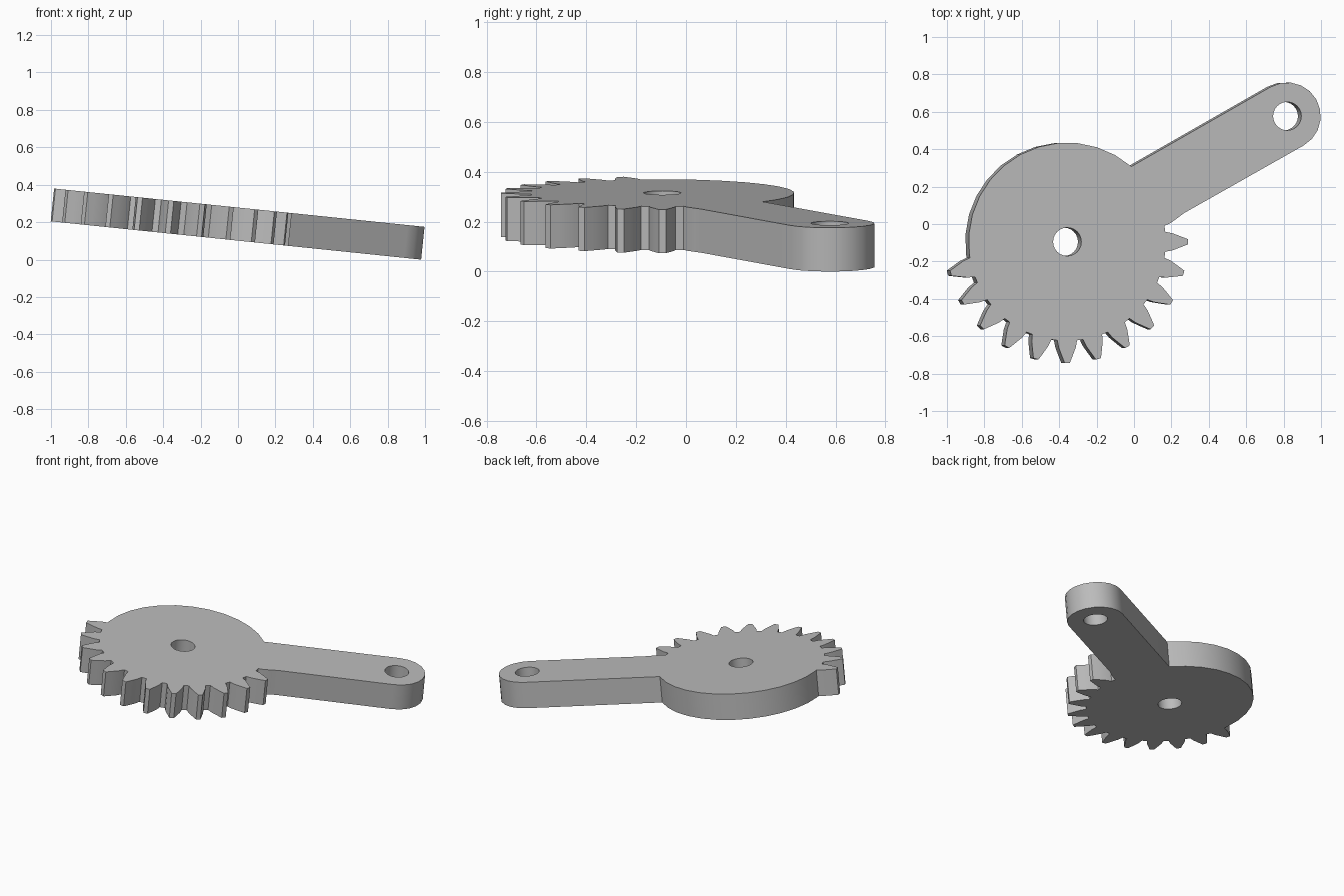
import bpy, bmesh
from math import radians, degrees, asin, cos, sin
from mathutils import Vector, Matrix

cube = bpy.data.objects.get("Cube")
if cube:
    bpy.data.objects.remove(cube, do_unlink=True)

DISC_R, ARM_R, HOLE_R = 0.53, 0.18, 0.076
ARM_LENGTH, ARM_ANGLE = 1.36, 29.6
THICKNESS, TILT, PITCH = 0.176, 5.9, 15
# Tooth flank as radius and half width, root to tip
FLANK = [(0.527, 0.053), (0.565, 0.046), (0.61, 0.029), (0.648, 0.014)]


def polar(r, angle, centre=Vector((0, 0))):
    a = radians(angle)
    return centre + Vector((r * cos(a), r * sin(a)))


def arc(r, start, end, steps, centre=Vector((0, 0))):
    return [polar(r, start + (end - start) * i / steps, centre)
            for i in range(steps + 1)]


def flank(angle, side):
    turn = Matrix.Rotation(radians(angle), 2)
    return [turn @ Vector((r, side * w)) for r, w in FLANK]


# Outline: toothed sector, then lever arm, then plain rim
outline = []
for k in range(-11, 1):
    outline += flank(k * PITCH, -1) + flank(k * PITCH, 1)[::-1]
outline += flank(PITCH, -1)  # half tooth that runs into the arm
arm_end = polar(ARM_LENGTH, ARM_ANGLE)
outline += arc(ARM_R, ARM_ANGLE - 90, ARM_ANGLE + 90, 10, arm_end)
notch = ARM_ANGLE + degrees(asin(ARM_R / DISC_R))
outline += arc(DISC_R, notch, 187, 12)

# Pivot hole and arm hole
loops = [outline,
         arc(HOLE_R, 0, 345, 23),
         arc(HOLE_R, 0, 345, 23, arm_end)]

# Fill the profile around the holes and extrude it
bm = bmesh.new()
edges = []
for loop in loops:
    verts = [bm.verts.new((p.x, p.y, 0)) for p in loop]
    edges += [bm.edges.new((v, verts[i - 1])) for i, v in enumerate(verts)]
bmesh.ops.triangle_fill(bm, edges=edges, use_beauty=True, normal=(0, 0, 1))
result = bmesh.ops.extrude_face_region(bm, geom=bm.faces[:])
bottom = [g for g in result["geom"] if isinstance(g, bmesh.types.BMVert)]
bmesh.ops.translate(bm, verts=bottom, vec=(0, 0, -THICKNESS))
bmesh.ops.recalc_face_normals(bm, faces=bm.faces[:])
mesh = bpy.data.meshes.new("gear_lever")
bm.to_mesh(mesh)
bm.free()

# Tilted placement
gear = bpy.data.objects.new("gear_lever", mesh)
bpy.context.collection.objects.link(gear)
gear.location = (-0.357, -0.095, 0.315)
gear.rotation_euler = (0, radians(TILT), 0)

# Plain grey
grey = bpy.data.materials.new("grey")
grey.use_nodes = True
colour = (0.5, 0.5, 0.5, 1)
grey.diffuse_color = colour
grey.node_tree.nodes["Principled BSDF"].inputs["Base Color"].default_value = colour
mesh.materials.append(grey)

bpy.ops.object.select_all(action="DESELECT")
gear.select_set(True)
bpy.context.view_layer.objects.active = gear
bpy.ops.object.shade_smooth_by_angle(angle=radians(30))
